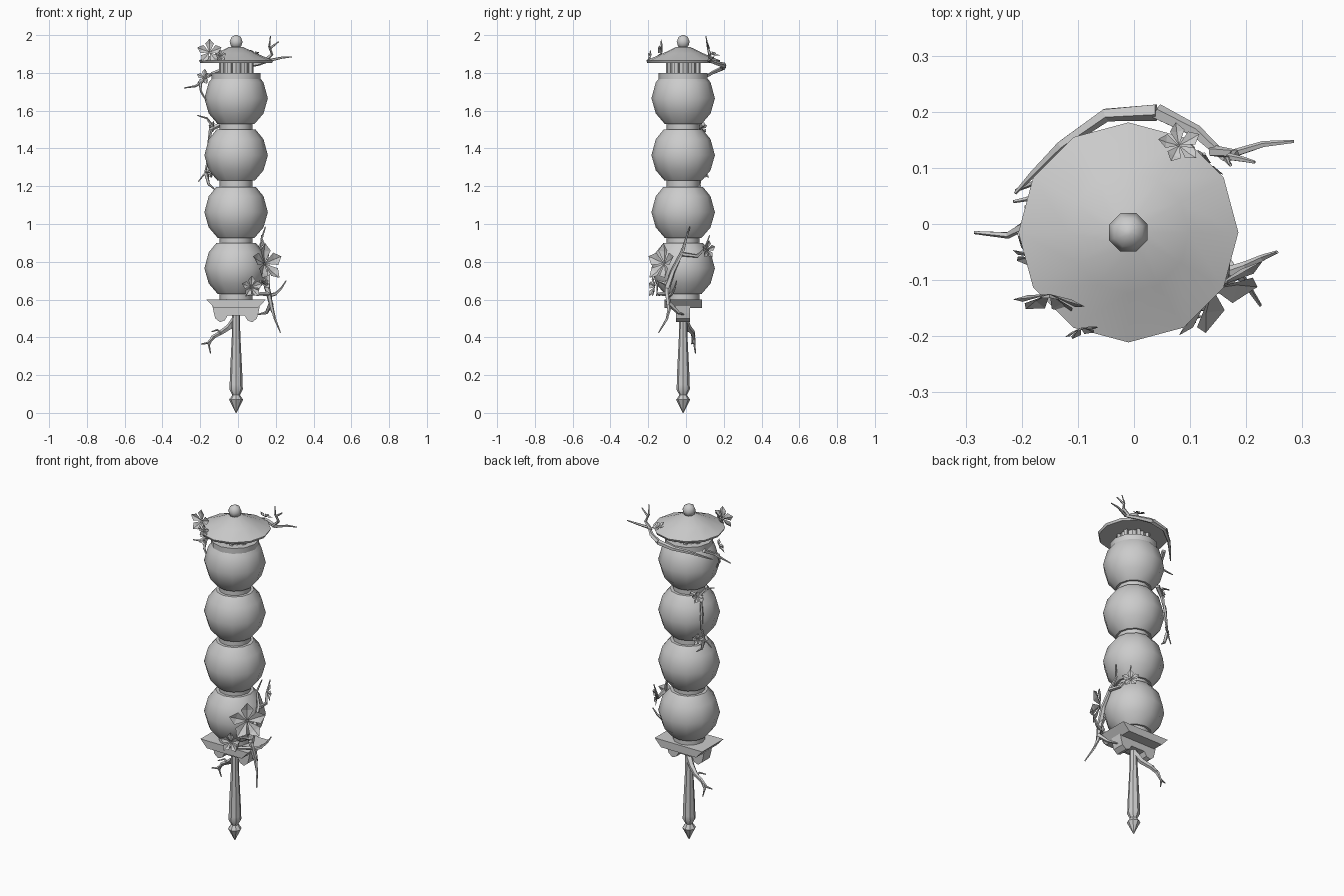
import bpy
import bmesh
from math import cos, sin, pi, radians
from mathutils import Vector

AXIS = Vector((-0.01, -0.015, 0))

default_cube = bpy.data.objects.get("Cube")
if default_cube:
    bpy.data.objects.remove(default_cube, do_unlink=True)

grey = bpy.data.materials.new("plain_grey")
grey.use_nodes = True
grey.diffuse_color = (0.6, 0.6, 0.6, 1)
grey.node_tree.nodes["Principled BSDF"].inputs["Base Color"].default_value = (0.6, 0.6, 0.6, 1)


def finish(bm, name, smooth_angle=None, recalc=True):
    """Turn a bmesh into a named object with the shared material."""
    if recalc:
        bmesh.ops.recalc_face_normals(bm, faces=bm.faces[:])
    mesh = bpy.data.meshes.new(name)
    bm.to_mesh(mesh)
    bm.free()
    mesh.materials.append(grey)
    obj = bpy.data.objects.new(name, mesh)
    bpy.context.collection.objects.link(obj)
    if smooth_angle:
        bpy.ops.object.select_all(action="DESELECT")
        obj.select_set(True)
        bpy.context.view_layer.objects.active = obj
        bpy.ops.object.shade_smooth_by_angle(angle=radians(smooth_angle))
    return obj


def bridge(bm, rings):
    """Skin consecutive closed rings and cap both ends."""
    count = len(rings[0])
    for low, high in zip(rings, rings[1:]):
        for i in range(count):
            j = (i + 1) % count
            bm.faces.new((low[i], low[j], high[j], high[i]))
    bm.faces.new(rings[0][::-1])
    bm.faces.new(rings[-1])


def lathe(name, profile, sides=12, turn=0.0, smooth_angle=32):
    """Revolve (radius, height) pairs about the main axis."""
    bm = bmesh.new()
    rings = []
    for radius, z in profile:
        angles = [2 * pi * i / sides + turn for i in range(sides)]
        rings.append([bm.verts.new(AXIS + Vector((radius * cos(a), radius * sin(a), z)))
                      for a in angles])
    bridge(bm, rings)
    return finish(bm, name, smooth_angle)


def branch(name, points, thick, thin=0.003, sides=5):
    """Tapering faceted tube along a path."""
    bm = bmesh.new()
    path = [Vector(p) for p in points]
    last = len(path) - 1
    rings = []
    for i, point in enumerate(path):
        tangent = path[min(i + 1, last)] - path[max(i - 1, 0)]
        frame = tangent.to_track_quat("Z", "Y")
        radius = thick + (thin - thick) * i / last
        rings.append([bm.verts.new(point + frame @ Vector((radius * cos(a), radius * sin(a), 0)))
                      for a in [2 * pi * k / sides for k in range(sides)]])
    bridge(bm, rings)
    return finish(bm, name)


def flower(name, centre, facing, size):
    """Five cupped, pointed petals, each folded along its middle."""
    bm = bmesh.new()
    frame = Vector(facing).to_track_quat("Z", "Y")
    place = lambda a, r, h: bm.verts.new(
        Vector(centre) + frame @ Vector((size * r * cos(a), size * r * sin(a), size * h)))
    heart = place(0, 0, 0)
    for k in range(5):
        a = pi / 2 + 2 * pi * k / 5
        left, right = place(a + 0.5, 0.7, 0.25), place(a - 0.5, 0.7, 0.25)
        middle, tip = place(a, 0.6, 0.12), place(a, 1, 0.3)
        for corners in ((heart, right, middle), (heart, middle, left),
                        (middle, right, tip), (middle, tip, left)):
            bm.faces.new(corners)
    return finish(bm, name, recalc=False)


# Handle with pointed pommel
lathe("handle", [(0.002, 0), (0.037, 0.07), (0.02, 0.095), (0.036, 0.125), (0.034, 0.15),
                 (0.033, 0.2), (0.022, 0.42), (0.021, 0.56)], sides=8)

# Guard: flared slab with a scrolled bracket beneath
bm = bmesh.new()
slab = []
for half_x, half_y, z in ((0.115, 0.1, 0.555), (0.157, 0.1, 0.6)):
    slab.append([bm.verts.new(AXIS + Vector((sx * half_x, sy * half_y, z)))
                 for sx, sy in ((-1, -1), (1, -1), (1, 1), (-1, 1))])
bridge(bm, slab)
finish(bm, "guard_slab")

half_outline = [(0.125, 0.565), (0.118, 0.53), (0.11, 0.5), (0.085, 0.48),
                (0.06, 0.49), (0.045, 0.515)]
outline = half_outline + [(-x, z) for x, z in reversed(half_outline)]
bm = bmesh.new()
bridge(bm, [[bm.verts.new(AXIS + Vector((x, y, z))) for x, z in outline]
            for y in (-0.037, 0.037)])
finish(bm, "guard_bracket")

# Stack of four globes with necks between them
globe_profile = [(0.098, -0.135), (0.145, -0.08), (0.168, 0), (0.145, 0.085), (0.104, 0.135)]
for number, height in enumerate((0.765, 1.062, 1.364, 1.665), 1):
    lathe(f"globe_{number}", [(r, height + z) for r, z in globe_profile])
    lathe(f"neck_{number}", [(0.087, height - 0.17), (0.087, height - 0.125)])

# Top collar and small lantern room
lathe("top_collar", [(0.13, 1.757), (0.13, 1.8)])
lathe("lantern_core", [(0.083, 1.795), (0.083, 1.865)], sides=8)
for k in range(8):
    a = pi / 4 * k + pi / 8
    bm = bmesh.new()
    foot = AXIS + Vector((0.085 * cos(a), 0.085 * sin(a), 0))
    bridge(bm, [[bm.verts.new(foot + Vector((0.014 * cos(a + b), 0.014 * sin(a + b), z)))
                 for b in (pi / 4, 3 * pi / 4, 5 * pi / 4, 7 * pi / 4)] for z in (1.8, 1.86)])
    finish(bm, f"lantern_post_{k + 1}")

# Roof and finial ball
lathe("roof", [(0.19, 1.853), (0.196, 1.866), (0.108, 1.903), (0.035, 1.938)])
lathe("finial_ball", [(0.012, 1.928), (0.03, 1.942), (0.037, 1.965), (0.027, 1.99),
                      (0.006, 2.0)], sides=8, turn=pi / 8, smooth_angle=50)

# Branch wrapped behind the roof
branch("roof_branch_right", [(0.04, 0.2, 1.84), (0.11, 0.165, 1.85), (0.16, 0.12, 1.865),
                             (0.23, 0.142, 1.88), (0.285, 0.147, 1.885)], 0.015)
branch("roof_branch_left", [(0.04, 0.2, 1.84), (-0.05, 0.195, 1.825), (-0.13, 0.14, 1.8),
                            (-0.18, 0.09, 1.77), (-0.212, 0.055, 1.75)], 0.016)
branch("roof_twig_upright", [(0.14, 0.13, 1.86), (0.18, 0.125, 1.9), (0.165, 0.115, 1.94),
                             (0.172, 0.105, 1.995)], 0.011)
branch("roof_twig_side", [(0.168, 0.12, 1.93), (0.195, 0.115, 1.95), (0.215, 0.11, 1.965)], 0.007)

# Twigs beside the top globe
branch("top_side_twig", [(-0.16, 0.06, 1.79), (-0.19, 0, 1.755), (-0.225, -0.02, 1.73),
                         (-0.285, -0.015, 1.72)], 0.013)
branch("top_hanging_twig", [(-0.2, -0.015, 1.75), (-0.195, -0.04, 1.7), (-0.17, -0.045, 1.655)],
       0.01)

# Branch climbing the right-hand side of the middle globes
branch("middle_branch", [(-0.09, 0.09, 1.53), (-0.145, 0.06, 1.5), (-0.155, 0.075, 1.42),
                         (-0.16, 0.08, 1.33), (-0.175, 0.075, 1.27), (-0.21, 0.06, 1.225)], 0.014)
branch("middle_upper_twig", [(-0.13, 0.07, 1.51), (-0.165, 0.05, 1.56), (-0.215, 0.04, 1.575)],
       0.009)
branch("middle_lower_twig", [(-0.17, 0.075, 1.27), (-0.155, 0.07, 1.21), (-0.125, 0.08, 1.185)],
       0.012)

# Branches around the lowest globe and guard
branch("lower_branch_up", [(0.155, -0.1, 0.66), (0.16, -0.07, 0.75), (0.15, -0.02, 0.85),
                           (0.125, 0, 0.92), (0.145, 0.02, 0.985)], 0.017)
branch("lower_branch_down", [(0.145, -0.09, 0.7), (0.16, -0.1, 0.64), (0.18, -0.09, 0.55),
                             (0.195, -0.1, 0.5), (0.225, -0.145, 0.425)], 0.018)
branch("lower_outer_twig", [(0.16, -0.09, 0.62), (0.2, -0.075, 0.63), (0.23, -0.06, 0.66),
                            (0.255, -0.05, 0.7)], 0.012)
branch("lower_guard_twig", [(0.165, -0.1, 0.63), (0.1, -0.145, 0.63), (0.04, -0.14, 0.62)], 0.013)
branch("lower_under_twig", [(0.175, -0.09, 0.58), (0.15, -0.04, 0.53), (0.1, -0.01, 0.52)], 0.015)
branch("lower_back_twig", [(0.155, -0.02, 0.84), (0.145, 0.06, 0.83), (0.12, 0.1, 0.87),
                           (0.125, 0.125, 0.94)], 0.012)
branch("lower_front_twig", [(0.155, -0.1, 0.68), (0.12, -0.15, 0.7), (0.1, -0.155, 0.62)], 0.01)

# Branch growing from the handle
branch("handle_branch", [(-0.01, -0.01, 0.5), (-0.045, 0.01, 0.455), (-0.09, 0.035, 0.425),
                         (-0.135, 0.04, 0.4), (-0.155, 0.045, 0.36), (-0.145, 0.05, 0.315)], 0.02)
branch("handle_twig", [(-0.12, 0.04, 0.41), (-0.16, 0.035, 0.37), (-0.195, 0.03, 0.365)], 0.011)
branch("handle_top_twig", [(-0.09, 0.03, 0.42), (-0.11, 0.03, 0.44), (-0.14, 0.01, 0.43)], 0.008)

# Blossoms
for name, centre, facing, size in (
        ("large_roof", (-0.15, -0.125, 1.91), (-0.1, -1, 0.2), 0.068),
        ("small_roof", (-0.095, -0.185, 1.89), (0.3, -1, 0.2), 0.033),
        ("back_roof", (0.08, 0.14, 1.895), (0.2, 0.4, 1), 0.04),
        ("top_side", (-0.175, -0.06, 1.775), (-0.6, -1, 0.3), 0.045),
        ("middle_upper", (-0.13, 0.08, 1.51), (-0.8, 0.6, 0.3), 0.035),
        ("middle_lower", (-0.145, 0.095, 1.27), (-0.6, 0.9, 0.3), 0.035),
        ("large_lower", (0.14, -0.115, 0.79), (0.8, -0.9, 0.3), 0.105),
        ("small_lower", (0.07, -0.165, 0.665), (0.3, -1, 0.1), 0.06),
        ("back_lower", (0.115, 0.11, 0.865), (1, 1, -0.1), 0.05)):
    flower(name + "_blossom", centre, facing, size)
